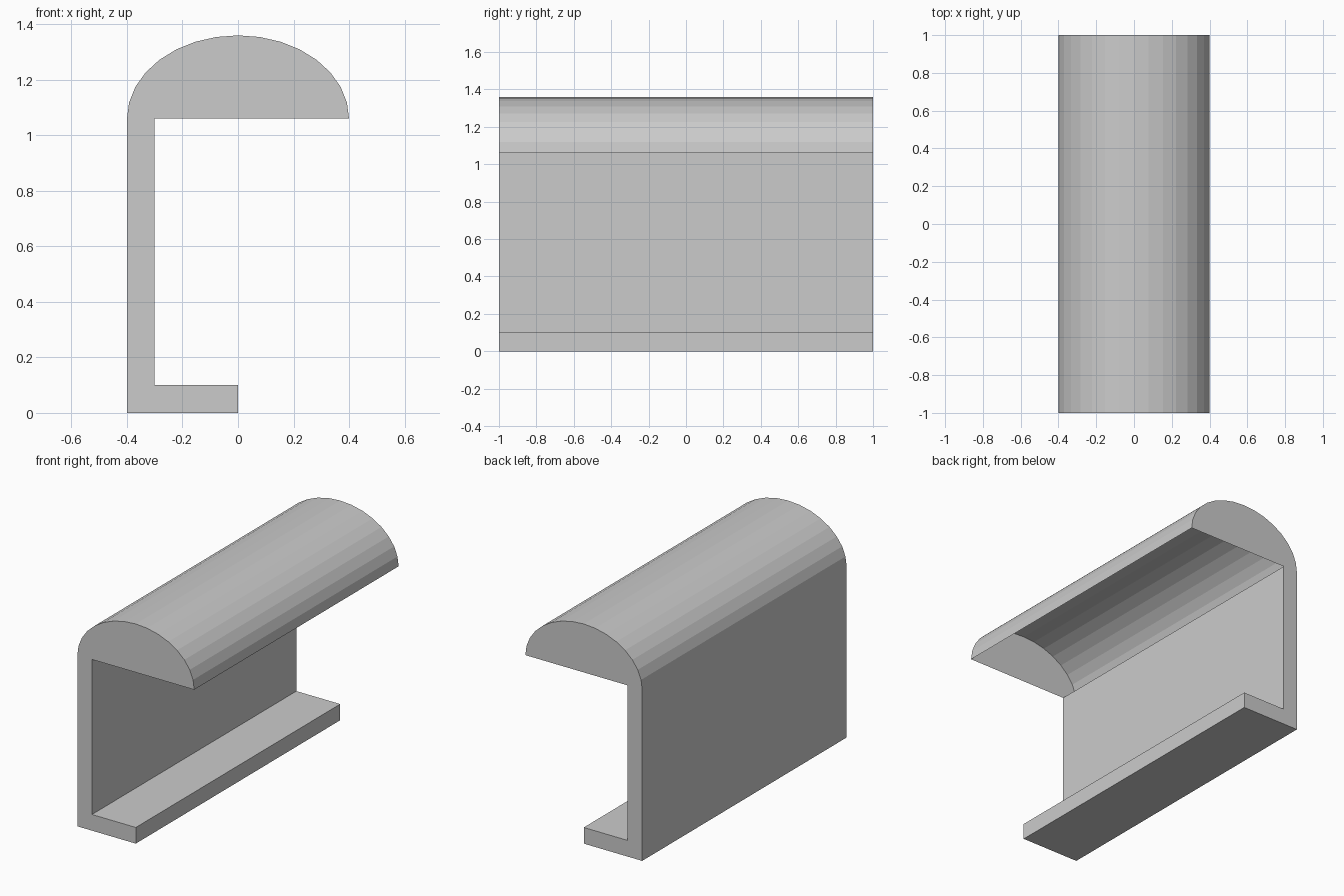
import bpy, bmesh
from math import cos, sin, pi

if "Cube" in bpy.data.objects:
    bpy.data.objects.remove(bpy.data.objects["Cube"])

HALF_LEN = 1.0
EAVE = 1.06          # height where the domed top starts
ARC_STEPS = 16

# Cross-section (x, z): foot, inner wall, then the domed top from right to left
foot_and_wall = [(-0.4, 0), (0, 0), (0, 0.1), (-0.3, 0.1), (-0.3, EAVE)]
dome = [(0.4 * cos(pi * i / ARC_STEPS), EAVE + 0.3 * sin(pi * i / ARC_STEPS))
        for i in range(ARC_STEPS + 1)]
profile = foot_and_wall + dome
open_side = len(foot_and_wall) - 1   # underside of the dome is left open

bm = bmesh.new()
front = [bm.verts.new((x, -HALF_LEN, z)) for x, z in profile]
back = [bm.verts.new((x, HALF_LEN, z)) for x, z in profile]

# End caps
bm.faces.new(front)
bm.faces.new(back[::-1])

# Long sides, skipping the hollow underside of the dome
n = len(profile)
for i in range(n):
    if i != open_side:
        j = (i + 1) % n
        bm.faces.new((front[j], front[i], back[i], back[j]))

mesh = bpy.data.meshes.new("domed_channel")
bm.to_mesh(mesh)
bm.free()
channel = bpy.data.objects.new("domed_channel", mesh)
bpy.context.collection.objects.link(channel)
